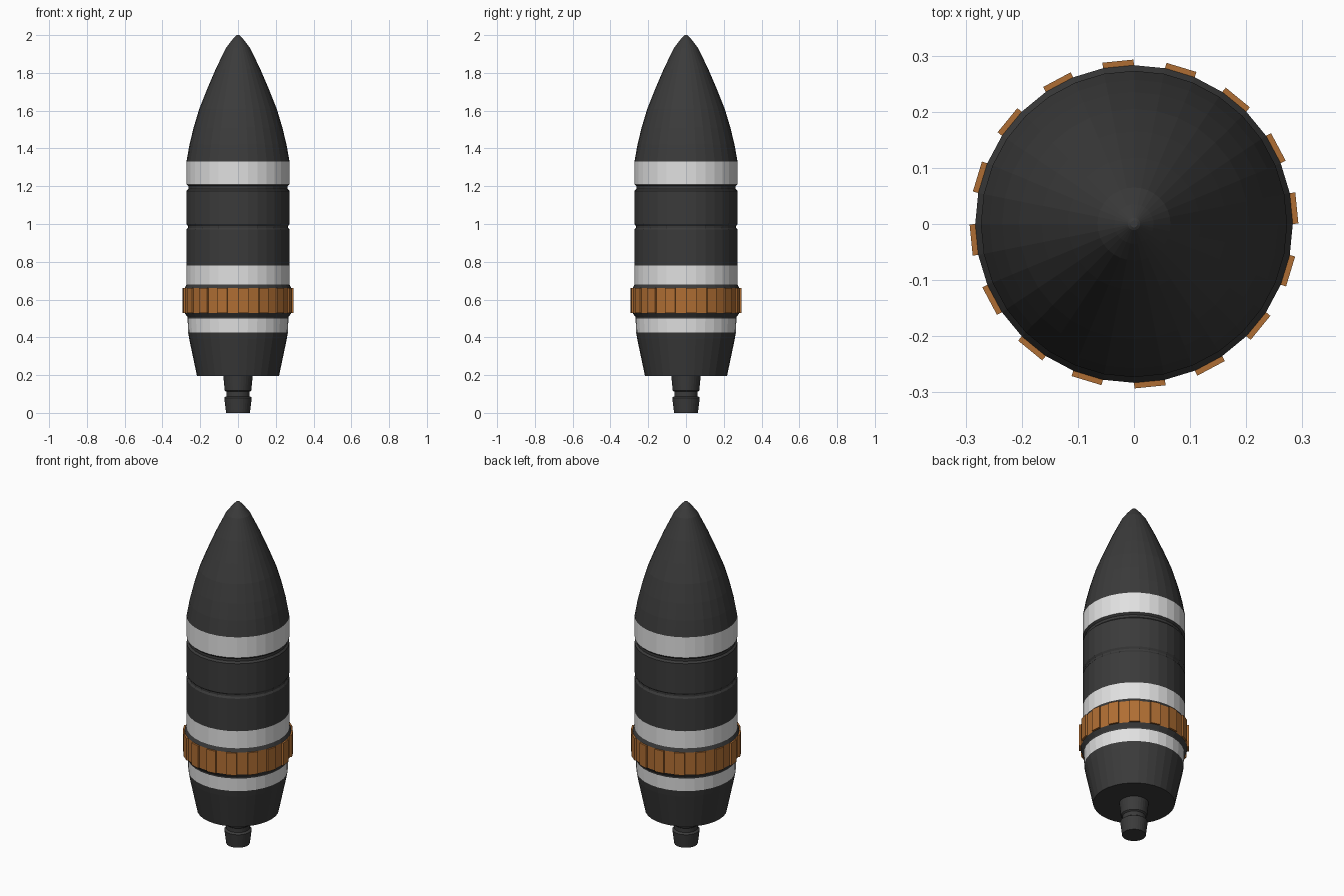
import bpy, bmesh, math

if "Cube" in bpy.data.objects:
    bpy.data.objects.remove(bpy.data.objects["Cube"])

SIDES = 32


def material(name, rgb):
    m = bpy.data.materials.new(name)
    m.diffuse_color = (*rgb, 1.0)
    m.use_nodes = True
    m.node_tree.nodes["Principled BSDF"].inputs["Base Color"].default_value = m.diffuse_color
    return m


DARK = material("dark steel", (0.043, 0.043, 0.043))
WHITE = material("off white paint", (0.75, 0.75, 0.75))
COPPER = material("copper", (0.43, 0.155, 0.033))


def lathe(name, profile, mat, cap_bottom=False, cap_top=False, plate=0.0):
    """Revolve (radius, z) points listed bottom to top; plate raises every other face."""
    bm = bmesh.new()
    rings = [[bm.verts.new((r * math.cos(2 * math.pi * i / SIDES),
                            r * math.sin(2 * math.pi * i / SIDES), z))
              for i in range(SIDES)] for r, z in profile]
    faces = []
    for a, b in zip(rings, rings[1:]):
        for i in range(SIDES):
            j = (i + 1) % SIDES
            faces.append(bm.faces.new((a[i], a[j], b[j], b[i])))
    if cap_bottom:
        bm.faces.new(rings[0][::-1])
    if cap_top:
        bm.faces.new(rings[-1])
    if plate:
        raised = bmesh.ops.extrude_discrete_faces(bm, faces=faces[::2])["faces"]
        for f in raised:
            f.normal_update()
            bmesh.ops.translate(bm, verts=f.verts[:], vec=f.normal * plate)
    bm.normal_update()
    mesh = bpy.data.meshes.new(name)
    bm.to_mesh(mesh)
    bm.free()
    mesh.materials.append(mat)
    ob = bpy.data.objects.new(name, mesh)
    bpy.context.collection.objects.link(ob)
    return ob


R = 0.273      # body radius
BAND = 0.283   # drive band radius

# Fuse stem under the base, with a groove
lathe("base_stem", [(0.063, 0), (0.073, 0.08), (0.062, 0.088), (0.062, 0.112),
                    (0.07, 0.118), (0.078, 0.195)], DARK, cap_bottom=True)
# Tapered base
lathe("tapered_base", [(0.078, 0.195), (0.217, 0.195), (0.258, 0.39), (0.264, 0.425)], DARK)
# Lower painted ring
lathe("lower_white_ring", [(0.264, 0.425), (0.267, 0.50)], WHITE)
# Drive band with raised plates and its dark shoulders
lathe("lower_shoulder", [(0.267, 0.50), (0.268, 0.508), (BAND, 0.53)], DARK)
lathe("drive_band", [(BAND, 0.53), (BAND, 0.66)], COPPER, plate=0.01)
lathe("upper_shoulder", [(BAND, 0.66), (R, 0.68)], DARK)
# Middle painted ring
lathe("middle_white_ring", [(R, 0.68), (R, 0.78)], WHITE)
# Main body with two grooves
lathe("main_body", [(R, 0.78), (R, 0.97), (0.266, 0.98), (0.266, 0.99), (R, 1.0),
                    (R, 1.175), (0.263, 1.185), (0.263, 1.2), (R, 1.21)], DARK)
# Upper painted ring
lathe("upper_white_ring", [(R, 1.21), (R, 1.33)], WHITE)
# Pointed nose
lathe("nose", [(R, 1.33), (0.257, 1.42), (0.235, 1.51), (0.205, 1.61), (0.165, 1.71),
               (0.118, 1.82), (0.065, 1.93), (0.035, 1.97), (0.011, 1.997), (0.006, 2.0)],
      DARK, cap_top=True)
